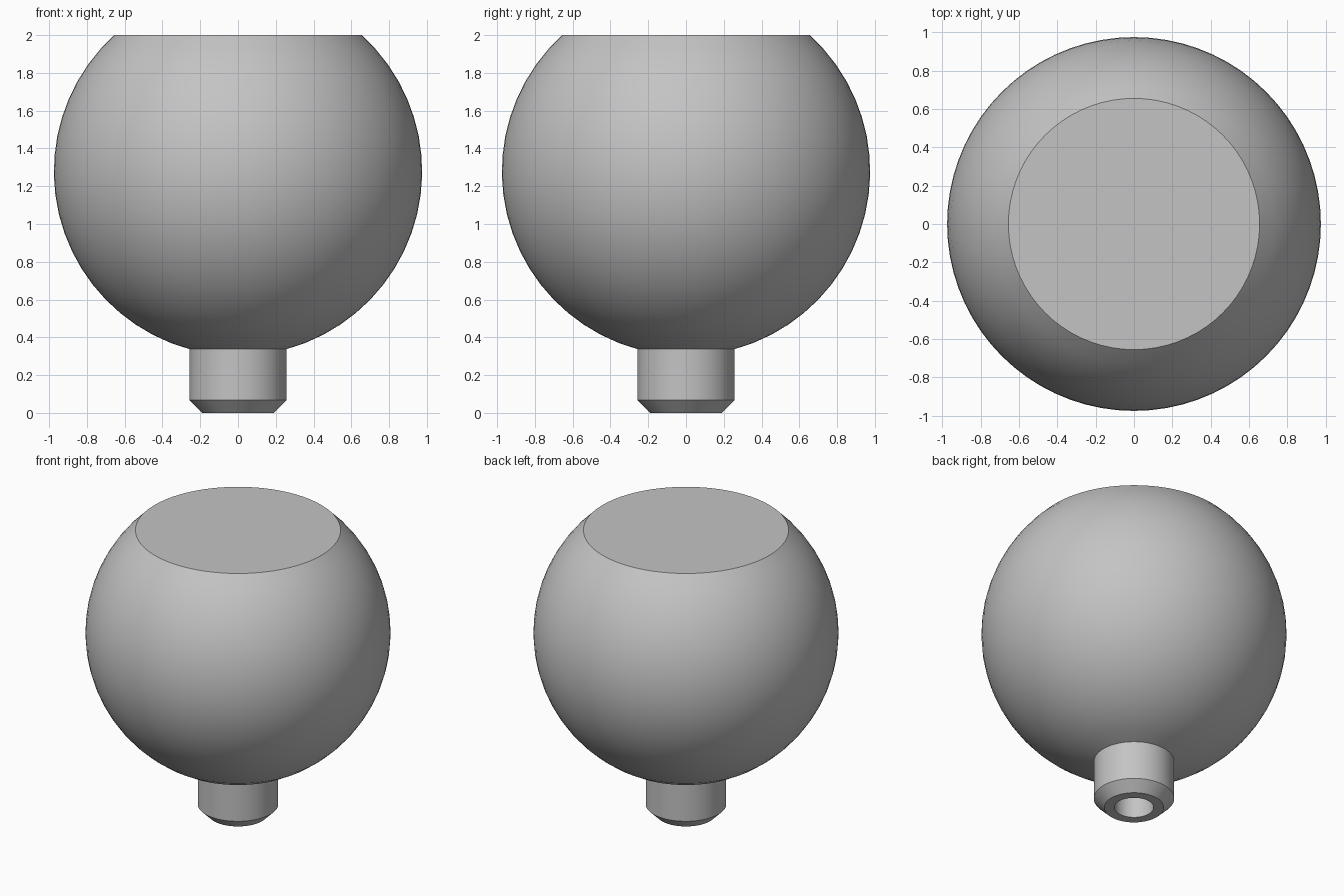
import bpy
import bmesh
from math import sin, cos, asin, acos, pi

if "Cube" in bpy.data.objects:
    bpy.data.objects.remove(bpy.data.objects["Cube"], do_unlink=True)

SEGMENTS = 72
BALL_R, BALL_Z = 0.975, 1.278
TOP_Z, STEM_R, STEM_TOP = 2.0, 0.257, 0.335

grey = bpy.data.materials.new("satin grey")
grey.use_nodes = True
colour = (0.55, 0.55, 0.55, 1)
grey.diffuse_color = colour
grey.node_tree.nodes["Principled BSDF"].inputs["Base Color"].default_value = colour


def lathe(name, profile):
    """Revolve (radius, height) points around z; end discs are closed n-gons."""
    bm = bmesh.new()
    rings = [[bm.verts.new((r * cos(2 * pi * i / SEGMENTS), r * sin(2 * pi * i / SEGMENTS), z))
              for i in range(SEGMENTS)] for r, z in profile]
    for low, high in zip(rings, rings[1:]):
        for i in range(SEGMENTS):
            j = (i + 1) % SEGMENTS
            bm.faces.new((low[i], low[j], high[j], high[i]))
    bm.faces.new(rings[0][::-1])
    bm.faces.new(rings[-1])
    bmesh.ops.recalc_face_normals(bm, faces=bm.faces)
    mesh = bpy.data.meshes.new(name)
    bm.to_mesh(mesh)
    bm.free()
    obj = bpy.data.objects.new(name, mesh)
    bpy.context.collection.objects.link(obj)
    mesh.materials.append(grey)
    bpy.ops.object.select_all(action="DESELECT")
    obj.select_set(True)
    bpy.context.view_layer.objects.active = obj
    bpy.ops.object.shade_smooth_by_angle(angle=pi / 6)
    return obj


# Ball with a flat top, cut off where the stem begins
start = -acos(STEM_R / BALL_R)
end = asin((TOP_Z - BALL_Z) / BALL_R)
STEPS = 20
angles = [start + (end - start) * k / STEPS for k in range(STEPS + 1)]
ball = [(BALL_R * cos(a), BALL_Z + BALL_R * sin(a)) for a in angles]

# Blind bore, chamfered stem end and stem wall
stem = [(0.125, 0.6), (0.125, 0), (0.19, 0), (STEM_R, 0.067)]

lathe("ball_knob", stem + ball)
